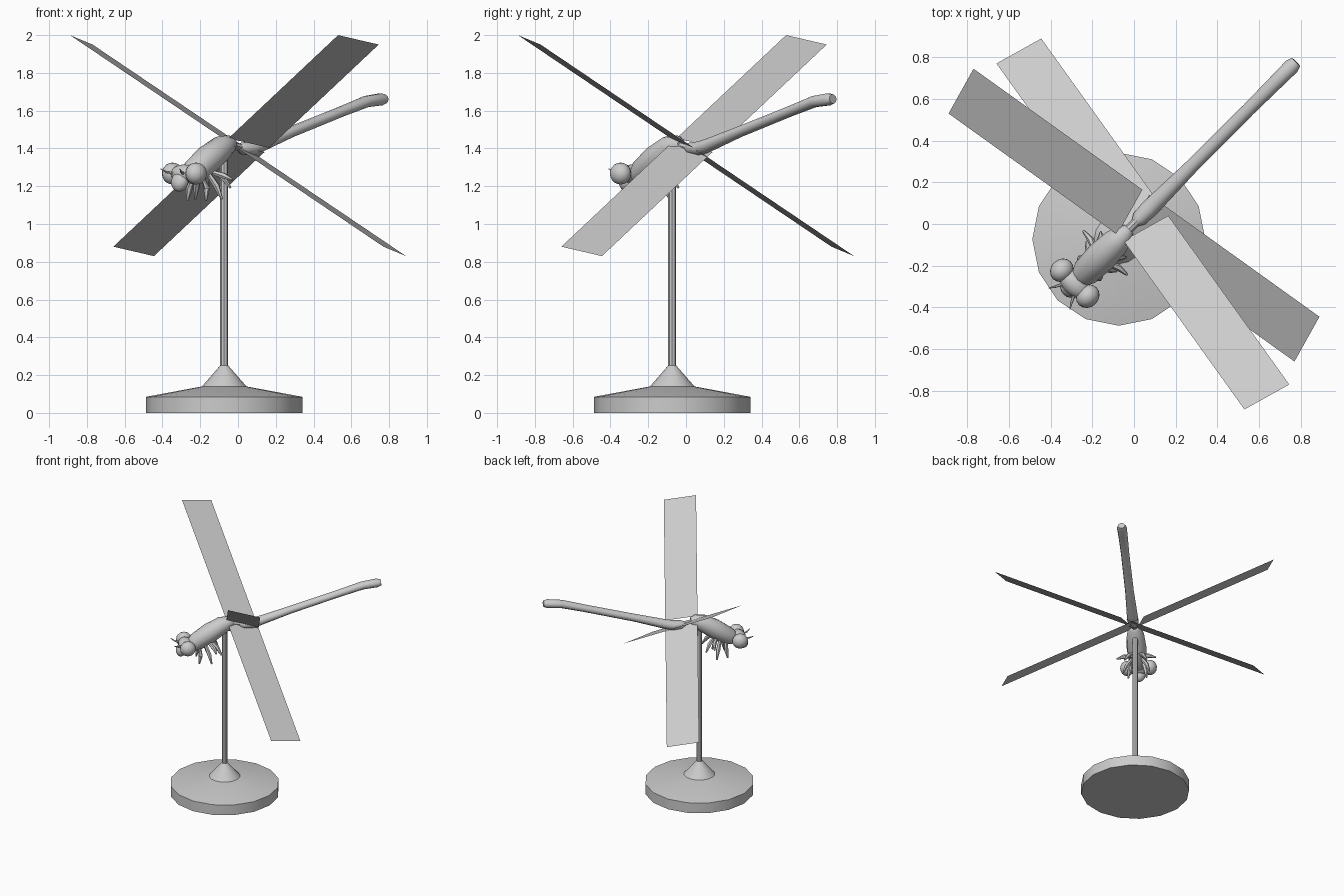
import bpy, bmesh, math
from mathutils import Vector, Matrix

if "Cube" in bpy.data.objects:
    bpy.data.objects.remove(bpy.data.objects["Cube"])

R2 = math.sqrt(0.5)
CX = CY = -0.073

grey = bpy.data.materials.new("plain grey")
grey.diffuse_color = (0.6, 0.6, 0.6, 1)
grey.use_nodes = True
grey.node_tree.nodes["Principled BSDF"].inputs["Base Color"].default_value = grey.diffuse_color


def P(u, v, z):
    """Along the body (u), sideways (v) and up, turned onto the diagonal."""
    return Vector(((u + v) * R2, (u - v) * R2, z))


def finish(name, bm, angle=None):
    bmesh.ops.recalc_face_normals(bm, faces=bm.faces[:])
    me = bpy.data.meshes.new(name)
    bm.to_mesh(me)
    bm.free()
    me.materials.append(grey)
    ob = bpy.data.objects.new(name, me)
    bpy.context.collection.objects.link(ob)
    if angle:
        bpy.ops.object.select_all(action='DESELECT')
        bpy.context.view_layer.objects.active = ob
        ob.select_set(True)
        bpy.ops.object.shade_smooth_by_angle(angle=math.radians(angle))
    return ob


def tube(name, points, radii, sides=10, angle=40, side_scale=1.0):
    """Closed tube along points; side_scale widens it across the path."""
    bm = bmesh.new()
    rings = []
    for i, p in enumerate(points):
        d = (points[min(i + 1, len(points) - 1)] - points[max(i - 1, 0)]).normalized()
        ref = Vector((0, 0, 1)) if abs(d.z) < 0.95 else Vector((0, 1, 0))
        a = d.cross(ref).normalized()
        b = a.cross(d)
        rings.append([bm.verts.new(p + radii[i] * (a * math.cos(t) * side_scale + b * math.sin(t)))
                      for t in (2 * math.pi * k / sides for k in range(sides))])
    for r, s in zip(rings, rings[1:]):
        for k in range(sides):
            n = (k + 1) % sides
            bm.faces.new((r[k], r[n], s[n], s[k]))
    bm.faces.new(rings[0])
    bm.faces.new(rings[-1])
    return finish(name, bm, angle)


def ball(name, centre, size, tilt=0.0):
    """Ellipsoid sized along the body, across it and upright."""
    bm = bmesh.new()
    m = (Matrix.Translation(centre) @ Matrix.Rotation(math.radians(45), 4, 'Z')
         @ Matrix.Rotation(tilt, 4, 'Y') @ Matrix.Diagonal((*size, 1)))
    bmesh.ops.create_uvsphere(bm, u_segments=16, v_segments=10, radius=1, matrix=m)
    return finish(name, bm, 60)


# Stand: stepped round foot with a thin pole
tube("stand_base", [Vector((CX, CY, z)) for z in (0, 0.085, 0.14)],
     [0.415, 0.415, 0.118], 16, 30)
tube("stand_collar", [Vector((CX, CY, z)) for z in (0.135, 0.14, 0.25)],
     [0.118, 0.118, 0.022], 16, 40)
tube("stand_pole", [Vector((CX, CY, z)) for z in (0.24, 1.38)], [0.021, 0.021], 8, 30)

# Wings: two crossing flat strips, each split at the body
tip_a, tip_b = Vector((0.53, -0.89, 2.0)), Vector((0.745, -0.77, 1.95))
run = Vector((-1.19, 1.66, -1.12))
for side in ("right", "left"):
    for part, t0, t1 in (("upper", 0, 0.488), ("lower", 0.508, 1)):
        bm = bmesh.new()
        pts = [tip_a + run * t0, tip_b + run * t0, tip_b + run * t1, tip_a + run * t1]
        if side == "left":
            pts = [Vector((p.y, p.x, p.z)) for p in pts]
        bm.faces.new([bm.verts.new(p) for p in pts])
        finish(f"{part}_wing_{side}", bm)

# Thorax, narrow waist and long tail
tube("thorax", [P(-0.37, 0, 1.25), P(-0.33, 0, 1.275), P(-0.22, 0, 1.345),
                P(-0.12, 0, 1.405), P(-0.06, 0, 1.425), P(-0.035, 0, 1.425)],
     [0.045, 0.068, 0.076, 0.066, 0.046, 0.028], 12, 50)
tube("waist", [P(-0.06, 0, 1.42), P(0.04, 0, 1.40)], [0.02, 0.022], 8)
tail = [(0.01, 1.405, 0.02), (0.035, 1.40, 0.033), (0.10, 1.40, 0.038),
        (0.16, 1.415, 0.036), (0.40, 1.512, 0.029), (0.78, 1.597, 0.028),
        (0.96, 1.648, 0.031), (1.07, 1.66, 0.033), (1.10, 1.662, 0.024)]
tail[4] = (0.40, 1.488, 0.029)
tube("tail", [P(u, 0, z) for u, z, r in tail], [r for u, z, r in tail], 10, 50, 1.15)

# Head with face, neck and large round eyes
tube("neck", [P(-0.42, 0, 1.26), P(-0.33, 0, 1.275)], [0.035, 0.045], 10)
ball("head", P(-0.405, 0, 1.265), (0.055, 0.085, 0.05))
ball("face", P(-0.435, 0, 1.225), (0.042, 0.05, 0.055), 0.3)
for s, side in ((1, "right"), (-1, "left")):
    ball(f"eye_{side}", P(-0.402, 0.088 * s, 1.267), (0.06, 0.053, 0.058))
    # Short feelers
    tube(f"feeler_{side}", [P(-0.45, 0.04 * s, 1.268), P(-0.48, 0.055 * s, 1.275),
                            P(-0.507, 0.072 * s, 1.292)], [0.008, 0.006, 0.002], 6)
    # Bent legs, gathered below the thorax: knee and tip positions
    legs = (("front", -0.30, (-0.30, 0.065, 1.185), (-0.31, 0.07, 1.125)),
            ("middle", -0.26, (-0.235, 0.075, 1.20), (-0.22, 0.10, 1.13)),
            ("rear", -0.23, (-0.20, 0.095, 1.255), (-0.195, 0.15, 1.235)),
            ("hind", -0.20, (-0.17, 0.06, 1.245), (-0.14, 0.085, 1.19)))
    for name, u, k, t in legs:
        tube(f"{name}_leg_{side}",
             [P(u, 0.03 * s, 1.275), P(k[0], k[1] * s, k[2]), P(t[0], t[1] * s, t[2])],
             [0.012, 0.017, 0.006], 6)
